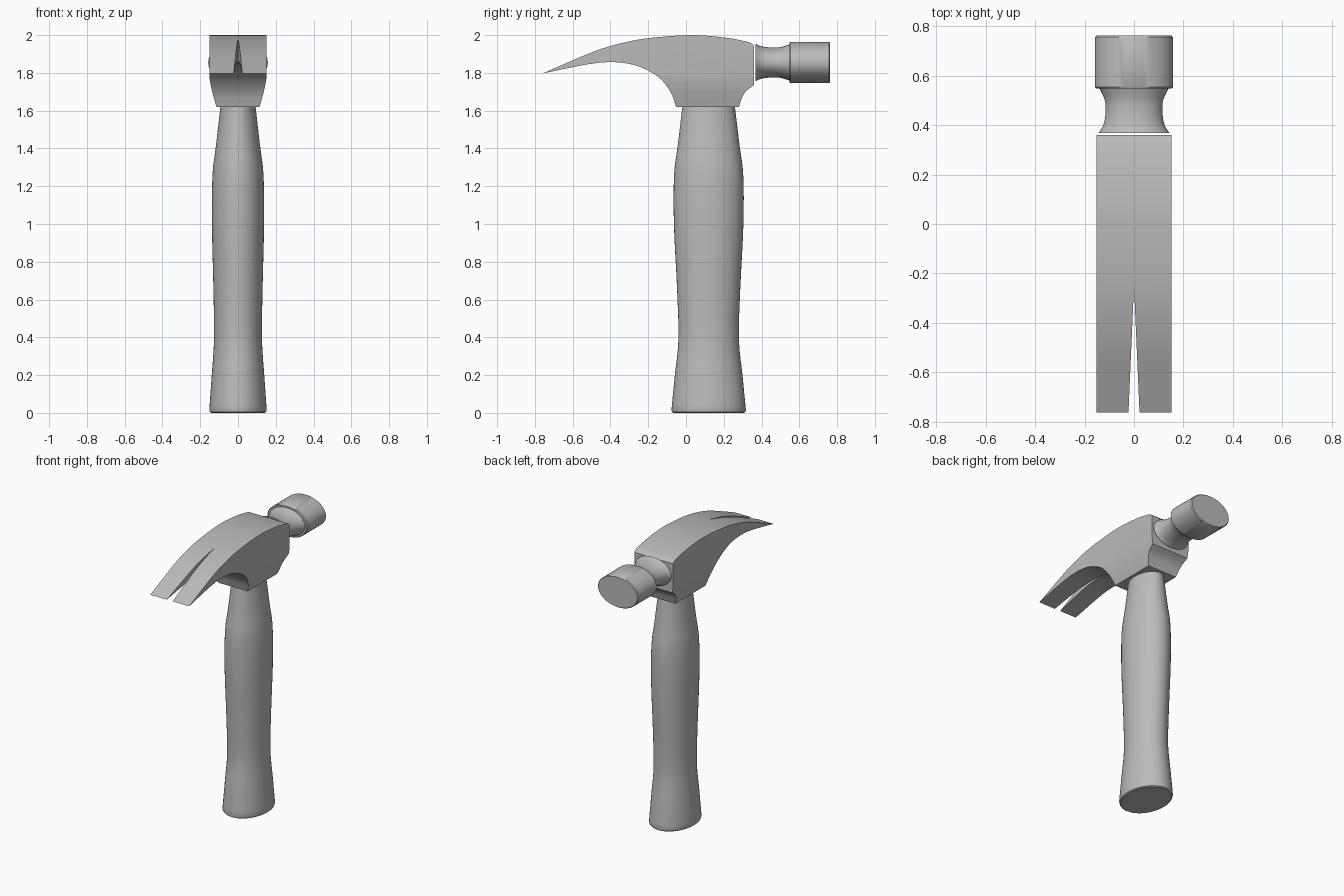
import bpy, bmesh, math
from mathutils import Vector

if "Cube" in bpy.data.objects:
    bpy.data.objects.remove(bpy.data.objects["Cube"], do_unlink=True)

grey = bpy.data.materials.new("plain grey")
grey.use_nodes = True
grey.diffuse_color = (0.5, 0.5, 0.5, 1)
grey.node_tree.nodes["Principled BSDF"].inputs["Base Color"].default_value = (0.5, 0.5, 0.5, 1)


def make_object(name, bm):
    bmesh.ops.recalc_face_normals(bm, faces=bm.faces[:])
    mesh = bpy.data.meshes.new(name)
    bm.to_mesh(mesh)
    bm.free()
    mesh.materials.append(grey)
    obj = bpy.data.objects.new(name, mesh)
    bpy.context.collection.objects.link(obj)
    return obj


def select(obj):
    bpy.ops.object.select_all(action="DESELECT")
    obj.select_set(True)
    bpy.context.view_layer.objects.active = obj


def smooth(obj, angle=35):
    select(obj)
    bpy.ops.object.shade_smooth_by_angle(angle=math.radians(angle))


def spline(points, steps=4):
    """Smooth curve through the points."""
    p = [Vector(q) for q in points]
    p = [p[0]] + p + [p[-1]]
    out = []
    for a, b, c, d in zip(p, p[1:], p[2:], p[3:]):
        for i in range(steps):
            t = i / steps
            out.append(0.5 * (2 * b + (c - a) * t + (2 * a - 5 * b + 4 * c - d) * t * t
                              + (3 * b - a - 3 * c + d) * t ** 3))
    return out + [p[-1]]


def loft(name, rings, place, sides=48):
    """Elliptical rings (position, half width, half depth), capped at both ends."""
    bm = bmesh.new()
    loops = []
    for pos, w, d in rings:
        turns = [2 * math.pi * i / sides for i in range(sides)]
        loops.append([bm.verts.new(place(pos, w * math.cos(t), d * math.sin(t))) for t in turns])
    for a, b in zip(loops, loops[1:]):
        for i in range(sides):
            j = (i + 1) % sides
            bm.faces.new((a[i], a[j], b[j], b[i]))
    bm.faces.new(loops[0])
    bm.faces.new(loops[-1])
    obj = make_object(name, bm)
    smooth(obj)
    return obj


# Handle: oval grip, flared at the foot and tapered into the head
grip = spline([(0.015, 0.152, 0.197), (0.2, 0.139, 0.179), (0.39, 0.127, 0.16), (0.65, 0.13, 0.167),
               (1.0, 0.138, 0.184), (1.26, 0.135, 0.183), (1.42, 0.116, 0.163), (1.63, 0.092, 0.138)])
loft("handle", [(0, 0.142, 0.187), (0.005, 0.149, 0.194)] + grip,
     lambda pos, u, v: (u, 0.12 + v, pos))

# Striking end: waisted neck and a thick oval face
ratio = 0.69
neck = spline([(0.368, 0.143), (0.4, 0.124), (0.45, 0.115), (0.5, 0.118), (0.552, 0.141)])
loft("neck", [(y, r, r * ratio) for y, r in neck], lambda pos, u, v: (u, pos, 1.855 + v))
face = [(0.548, 0.152), (0.554, 0.158), (0.756, 0.158), (0.762, 0.152)]
loft("striking_face", [(y, r, r * ratio) for y, r in face], lambda pos, u, v: (u, pos, 1.855 + v))

# Head and claw: side outline extruded across the width
top = spline([(-0.762, 1.796), (-0.61, 1.862), (-0.455, 1.925), (-0.296, 1.968), (-0.14, 1.99),
              (0.04, 2.0), (0.206, 1.987), (0.31, 1.968), (0.345, 1.957), (0.36, 1.942)])
rear = spline([(0.36, 1.735), (0.32, 1.705), (0.298, 1.672), (0.28, 1.62)])
under = spline([(-0.053, 1.62), (-0.082, 1.7), (-0.14, 1.773), (-0.217, 1.82), (-0.296, 1.847),
                (-0.4, 1.857), (-0.51, 1.847), (-0.64, 1.822), (-0.762, 1.796)])
bm = bmesh.new()
outline = bm.faces.new([bm.verts.new((-0.152, y, z)) for y, z in top + rear + under[:-1]])
pushed = bmesh.ops.extrude_face_region(bm, geom=[outline])
bmesh.ops.translate(bm, vec=(0.304, 0, 0),
                    verts=[v for v in pushed["geom"] if isinstance(v, bmesh.types.BMVert)])
# Cheeks curve inward towards the handle
for z in (1.79, 1.75, 1.71, 1.67):
    bmesh.ops.bisect_plane(bm, geom=bm.verts[:] + bm.edges[:] + bm.faces[:],
                           plane_co=(0, 0, z), plane_no=(0, 0, 1))
for v in bm.verts:
    drop = min(1, max(0, (1.79 - v.co.z) / 0.17))
    v.co.x *= 1 - 0.25 * drop ** 1.4
head = make_object("head", bm)

# Nail slot: a wedge cut through the claw
bm = bmesh.new()
wedge = bm.faces.new([bm.verts.new(p) for p in ((0, -0.25, 1.6), (-0.024, -0.8, 1.6), (0.024, -0.8, 1.6))])
pushed = bmesh.ops.extrude_face_region(bm, geom=[wedge])
bmesh.ops.translate(bm, vec=(0, 0, 0.6),
                    verts=[v for v in pushed["geom"] if isinstance(v, bmesh.types.BMVert)])
cutter = make_object("slot_cutter", bm)
cutter.hide_render = True
cut = head.modifiers.new("slot", "BOOLEAN")
cut.operation = "DIFFERENCE"
cut.solver = "EXACT"
cut.object = cutter
select(head)
bpy.ops.object.modifier_apply(modifier="slot")
bpy.data.objects.remove(cutter, do_unlink=True)
smooth(head, 30)
